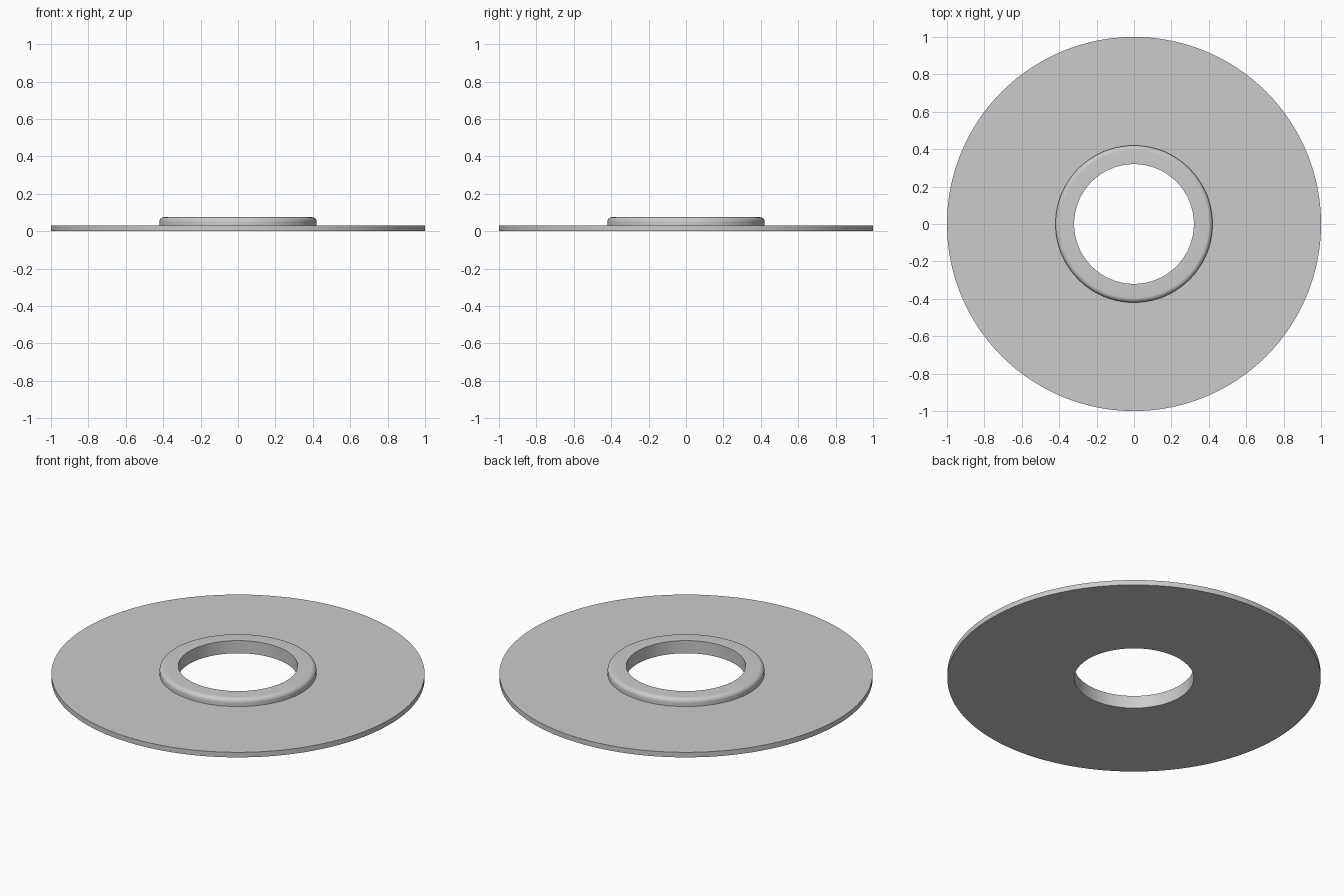
import bpy
import bmesh
from math import sin, cos, pi, radians

cube = bpy.data.objects.get("Cube")
if cube:
    bpy.data.objects.remove(cube, do_unlink=True)

SEGMENTS = 128
HOLE, COLLAR, RIM = 0.32, 0.42, 1.0
PLATE_TOP, COLLAR_TOP, FILLET = 0.03, 0.075, 0.025

grey = bpy.data.materials.new("plain grey")
grey.use_nodes = True
colour = (0.6, 0.6, 0.6, 1)
grey.diffuse_color = colour
grey.node_tree.nodes["Principled BSDF"].inputs["Base Color"].default_value = colour

# Cross-section: flat plate, raised collar with a rounded outer edge, bore
profile = [(HOLE, 0), (RIM, 0), (RIM, PLATE_TOP), (COLLAR, PLATE_TOP)]
for i in range(9):
    a = i / 8 * pi / 2
    profile.append((COLLAR - FILLET + FILLET * cos(a),
                    COLLAR_TOP - FILLET + FILLET * sin(a)))
profile.append((HOLE, COLLAR_TOP))

# Revolve the closed section around z
bm = bmesh.new()
rings = []
for s in range(SEGMENTS):
    t = 2 * pi * s / SEGMENTS
    rings.append([bm.verts.new((r * cos(t), r * sin(t), z)) for r, z in profile])
for s, ring in enumerate(rings):
    after = rings[(s + 1) % SEGMENTS]
    for k in range(len(profile)):
        j = (k + 1) % len(profile)
        bm.faces.new((ring[k], after[k], after[j], ring[j]))
bmesh.ops.recalc_face_normals(bm, faces=bm.faces)

mesh = bpy.data.meshes.new("collared_washer")
bm.to_mesh(mesh)
bm.free()
mesh.materials.append(grey)
washer = bpy.data.objects.new("collared_washer", mesh)
bpy.context.collection.objects.link(washer)

# Smooth round surfaces, crisp edges
bpy.ops.object.select_all(action="DESELECT")
washer.select_set(True)
bpy.context.view_layer.objects.active = washer
bpy.ops.object.shade_smooth_by_angle(angle=radians(30))
